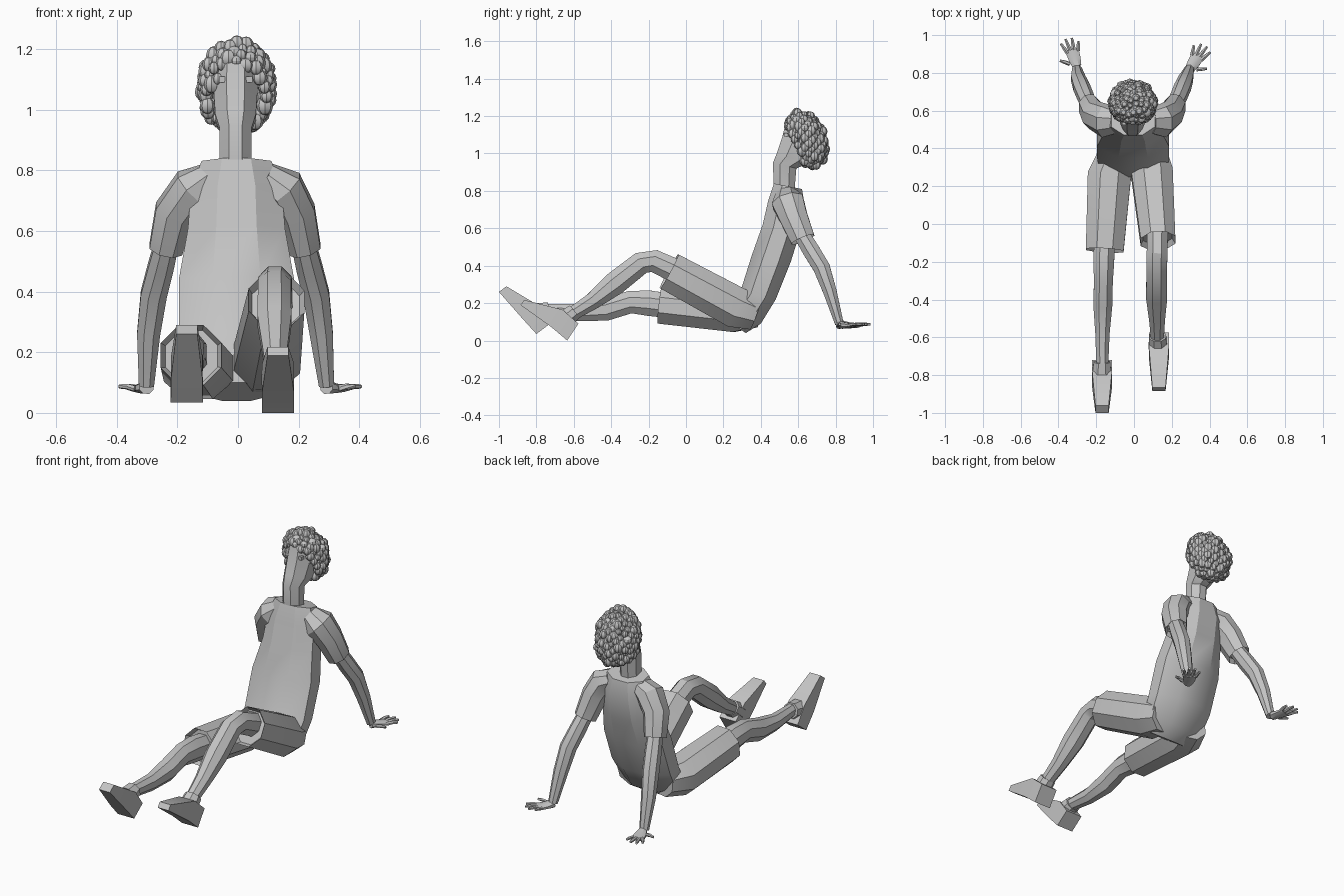
import bpy, bmesh, math, random
from mathutils import Vector as V

if "Cube" in bpy.data.objects:
    bpy.data.objects.remove(bpy.data.objects["Cube"])

clay = bpy.data.materials.new("light grey clay")
clay.use_nodes = True
GREY = (0.55, 0.55, 0.55, 1)
clay.diffuse_color = GREY
clay.node_tree.nodes["Principled BSDF"].inputs["Base Color"].default_value = GREY


def finish(name, bm):
    bmesh.ops.recalc_face_normals(bm, faces=bm.faces)
    mesh = bpy.data.meshes.new(name)
    bm.to_mesh(mesh)
    bm.free()
    mesh.materials.append(clay)
    ob = bpy.data.objects.new(name, mesh)
    bpy.context.collection.objects.link(ob)
    bpy.ops.object.select_all(action='DESELECT')
    ob.select_set(True)
    bpy.context.view_layer.objects.active = ob
    bpy.ops.object.shade_smooth_by_angle()


def loft(bm, rings, sides=8, hem=False):
    """Skin (centre, width axis, depth axis) rings; a hem gets a hollow end."""
    loops = []
    k = 1 / math.cos(math.pi / sides)
    for c, a, b in rings:
        angles = [(i + 0.5) * math.tau / sides for i in range(sides)]
        loops.append([bm.verts.new(c + (a * math.cos(t) + b * math.sin(t)) * k) for t in angles])
    for p, q in zip(loops, loops[1:]):
        for i in range(sides):
            j = (i + 1) % sides
            bm.faces.new((p[i], p[j], q[j], q[i]))
    bm.faces.new(loops[0][::-1])
    end = bm.faces.new(loops[-1])
    bmesh.ops.recalc_face_normals(bm, faces=bm.faces)
    if hem:
        bmesh.ops.inset_individual(bm, faces=[end], thickness=0.015, depth=-0.03)


def tube(bm, path, sides=8, hem=False):
    """Limb through (x, y, z, half width, half depth) points."""
    pts = [V(p[:3]) for p in path]
    rings = []
    for i, p in enumerate(path):
        t = (pts[min(i + 1, len(pts) - 1)] - pts[max(i - 1, 0)]).normalized()
        a = (V((1, 0, 0)) - t * t.x).normalized()
        rings.append((pts[i], a * p[3], t.cross(a) * p[4]))
    loft(bm, rings, sides, hem)


def profile(name, x, sections, sides=8):
    """Body part from side-on sections (front y, z, back y, z, half width)."""
    bm = bmesh.new()
    rings = []
    for fy, fz, by, bz, w in sections:
        f, b = V((x, fy, fz)), V((x, by, bz))
        rings.append(((f + b) / 2, V((w, 0, 0)), (b - f) / 2))
    loft(bm, rings, sides)
    finish(name, bm)


def limb(name, path, hem=False):
    bm = bmesh.new()
    tube(bm, path, hem=hem)
    finish(name, bm)


# Torso, neck and head
profile("torso", -0.005, [
    (0.23, 0.10, 0.32, 0.04, 0.12), (0.25, 0.20, 0.40, 0.09, 0.18),
    (0.29, 0.26, 0.48, 0.22, 0.19), (0.35, 0.45, 0.56, 0.42, 0.19),
    (0.41, 0.62, 0.61, 0.58, 0.16), (0.44, 0.75, 0.635, 0.72, 0.15),
    (0.47, 0.84, 0.62, 0.81, 0.115)])
profile("neck_and_head", -0.008, [
    (0.47, 0.78, 0.58, 0.80, 0.053), (0.465, 0.95, 0.59, 0.92, 0.053),
    (0.485, 1.0, 0.66, 0.95, 0.067), (0.515, 1.09, 0.72, 1.03, 0.073),
    (0.53, 1.15, 0.73, 1.12, 0.068), (0.58, 1.2, 0.70, 1.18, 0.045)])

# Eyes
for side, x in (("right", -0.053), ("left", 0.037)):
    bm = bmesh.new()
    bmesh.ops.create_cube(bm, size=0.02)
    bmesh.ops.translate(bm, verts=bm.verts, vec=(x, 0.535, 1.1))
    finish(side + "_eye", bm)

# Curly hair: small balls spread over an egg, left open at the face
random.seed(4)
bm = bmesh.new()
count = 190
for i in range(count):
    h = 1 - 2 * (i + 0.5) / count
    r, t = math.sqrt(1 - h * h), i * math.pi * (3 - math.sqrt(5))
    s = random.uniform(0.9, 1.03)
    p = V((-0.006 + 0.113 * s * r * math.cos(t),
           0.64 + 0.105 * s * r * math.sin(t) - 0.025 * h, 1.075 + 0.142 * s * h))
    if p.z < 1.15 and p.y < 0.535 + (1.15 - p.z) * 0.5:
        continue
    ball = bmesh.ops.create_uvsphere(bm, u_segments=8, v_segments=6,
                                     radius=random.uniform(0.017, 0.028))
    bmesh.ops.scale(bm, verts=ball["verts"], vec=(1, 1, random.uniform(0.9, 1.2)))
    bmesh.ops.translate(bm, verts=ball["verts"], vec=p)
finish("curly_hair", bm)

# Arms, propped behind the body
for side, s, dx, dy in (("right", -1, 0.02, 0.02), ("left", 1, 0, 0)):
    limb(side + "_sleeve", [
        (s * 0.09, 0.54, 0.775, 0.05, 0.06), (s * 0.15, 0.545, 0.74, 0.068, 0.085),
        (s * (0.19 + dx), 0.575, 0.66, 0.065, 0.075),
        (s * (0.218 + dx), 0.625, 0.54, 0.055, 0.065)], hem=True)
    limb(side + "_arm", [
        (s * (0.21 + dx), 0.61, 0.58, 0.038, 0.042),
        (s * (0.235 + dx), 0.67, 0.48, 0.042, 0.046),
        (s * (0.258 + dx), 0.725, 0.39, 0.043, 0.045),
        (s * (0.275 + dx), 0.77, 0.26, 0.038, 0.036),
        (s * (0.292 + dx / 2), 0.82, 0.09, 0.025, 0.023)])
    # Flat palm with spread fingers, thumb outward
    bm = bmesh.new()
    lean = 0.3 if side == "right" else 0.55
    base = V((s * (0.292 + dx / 2), 0.815 + dy, 0.085))

    def on_hand(length, angle, z, root=V((0, 0, 0))):
        a = lean + angle
        return base + root + V((s * math.sin(a) * length, math.cos(a) * length, z))

    tube(bm, [(*on_hand(0, 0, 0), 0.024, 0.022), (*on_hand(0.04, 0, -0.004), 0.032, 0.016),
              (*on_hand(0.09, 0, -0.005), 0.036, 0.011)])
    for angle, start, length in ((0.95, 0.04, 0.055), (0.32, 0.085, 0.062), (0.1, 0.085, 0.072),
                                 (-0.12, 0.085, 0.068), (-0.36, 0.082, 0.052)):
        root = on_hand(start, angle, -0.004) - base
        tube(bm, [(*on_hand(0, 0, 0, root), 0.01, 0.009),
                  (*on_hand(length / 2, angle, 0.006, root), 0.009, 0.008),
                  (*on_hand(length, angle, 0.006, root), 0.006, 0.006)], sides=6)
    finish(side + "_hand", bm)

# Shorts legs
limb("right_shorts_leg", [(-0.1, 0.37, 0.15, 0.09, 0.08), (-0.13, 0.26, 0.145, 0.115, 0.1),
                          (-0.155, -0.14, 0.19, 0.1, 0.1)], hem=True)
limb("left_shorts_leg", [(0.085, 0.37, 0.14, 0.09, 0.085), (0.095, 0.27, 0.175, 0.11, 0.11),
                         (0.127, -0.09, 0.37, 0.092, 0.103)], hem=True)

# Bare legs: the right lies low, the left knee is raised
limb("right_leg", [
    (-0.155, -0.05, 0.18, 0.055, 0.065), (-0.16, -0.2, 0.2, 0.055, 0.068),
    (-0.162, -0.3, 0.205, 0.05, 0.06), (-0.165, -0.43, 0.165, 0.05, 0.06),
    (-0.167, -0.58, 0.15, 0.038, 0.045), (-0.168, -0.78, 0.165, 0.03, 0.032)])
limb("left_leg", [
    (0.125, -0.03, 0.36, 0.055, 0.065), (0.122, -0.17, 0.425, 0.055, 0.06),
    (0.12, -0.24, 0.415, 0.054, 0.06), (0.12, -0.38, 0.305, 0.056, 0.063),
    (0.122, -0.5, 0.21, 0.042, 0.045), (0.125, -0.66, 0.11, 0.03, 0.032)])

# Shoes with ankle cuffs
limb("right_shoe_cuff", [(-0.17, -0.73, 0.163, 0.044, 0.042), (-0.17, -0.79, 0.15, 0.05, 0.05)])
limb("left_shoe_cuff", [(0.125, -0.595, 0.155, 0.044, 0.042), (0.127, -0.65, 0.11, 0.05, 0.05)])
profile("right_shoe", -0.169, [
    (-0.8, 0.035, -0.72, 0.095, 0.053), (-0.87, 0.112, -0.785, 0.185, 0.052),
    (-1.0, 0.26, -0.96, 0.29, 0.035)], sides=4)
profile("left_shoe", 0.132, [
    (-0.635, 0.0, -0.575, 0.09, 0.053), (-0.72, 0.072, -0.66, 0.165, 0.052),
    (-0.885, 0.19, -0.865, 0.217, 0.035)], sides=4)
